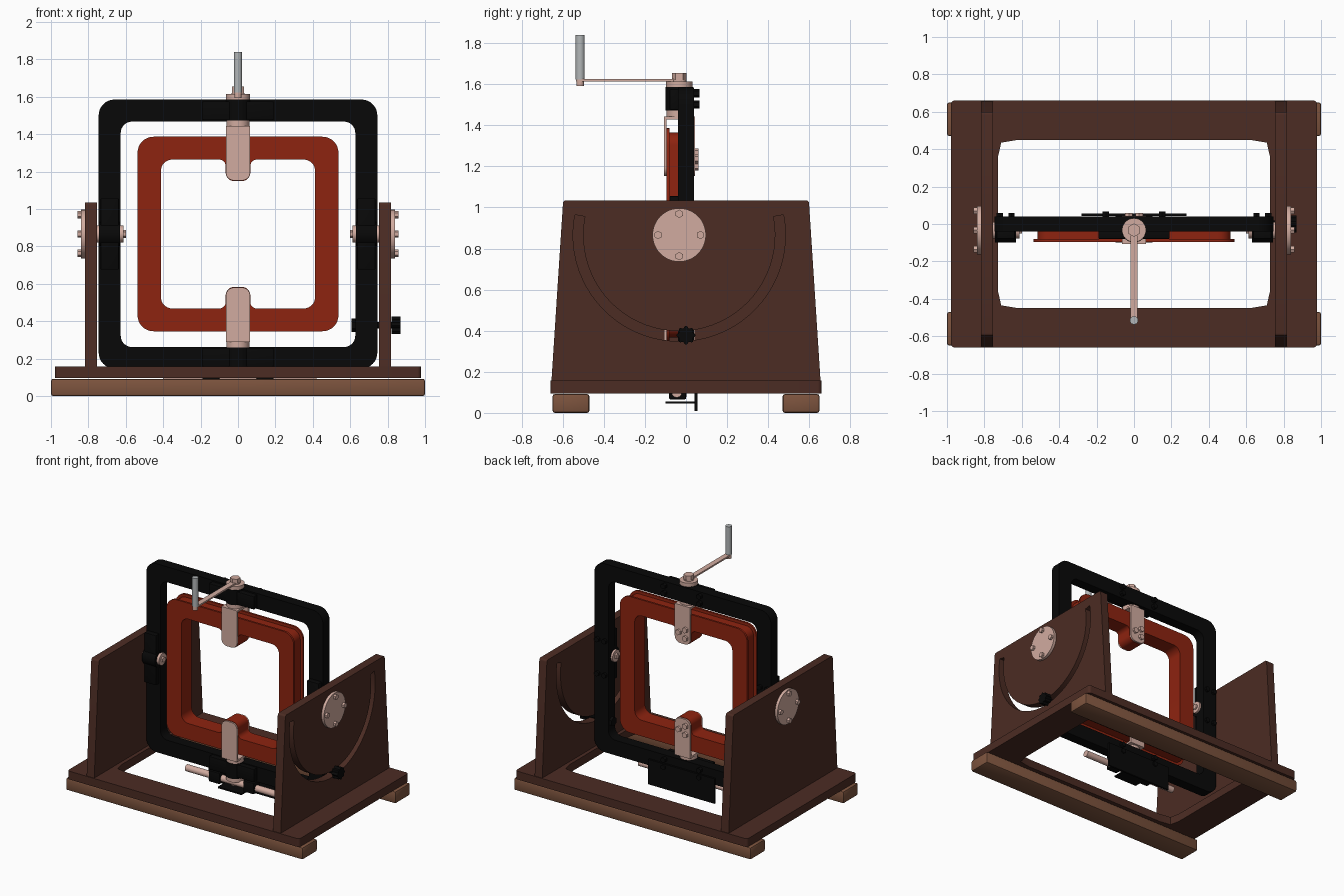
import bpy, bmesh, math
from mathutils import Vector, Matrix

if "Cube" in bpy.data.objects:
    bpy.data.objects.remove(bpy.data.objects["Cube"])


def material(name, rgb):
    m = bpy.data.materials.new(name)
    m.diffuse_color = (*rgb, 1)
    m.use_nodes = True
    m.node_tree.nodes["Principled BSDF"].inputs["Base Color"].default_value = m.diffuse_color
    return m


DARK = material("dark_wood", (0.072, 0.025, 0.017))
LIGHT = material("light_wood", (0.205, 0.088, 0.048))
RED = material("red_enamel", (0.27, 0.017, 0.005))
BLACK = material("black_metal", (0.0025, 0.0025, 0.0025))
PINK = material("pale_copper", (0.64, 0.41, 0.35))
GREY = material("grey_grip", (0.45, 0.47, 0.48))

YC, ZC = -0.033, 0.866          # shared centre of both pivot axes


def finish(name, bm, mat):
    bmesh.ops.recalc_face_normals(bm, faces=bm.faces)
    me = bpy.data.meshes.new(name)
    bm.to_mesh(me)
    bm.free()
    me.materials.append(mat)
    ob = bpy.data.objects.new(name, me)
    bpy.context.collection.objects.link(ob)
    return ob


def box(name, x, y, z, mat, bevel=0.0):
    """Box from (min, max) ranges."""
    bm = bmesh.new()
    bmesh.ops.create_cube(bm, size=1)
    for v in bm.verts:
        v.co = [r[0] + (c + 0.5) * (r[1] - r[0]) for c, r in zip(v.co, (x, y, z))]
    if bevel:
        bmesh.ops.bevel(bm, geom=bm.edges[:], offset=bevel, segments=2,
                        profile=0.5, affect='EDGES')
    return finish(name, bm, mat)


def cyl(name, a, b, r, mat, n=32):
    """Cylinder between two points."""
    a, b = Vector(a), Vector(b)
    d = b - a
    mtx = Matrix.Translation((a + b) / 2) @ d.to_track_quat('Z', 'Y').to_matrix().to_4x4()
    bm = bmesh.new()
    bmesh.ops.create_cone(bm, cap_ends=True, segments=n, radius1=r, radius2=r,
                          depth=d.length, matrix=mtx)
    return finish(name, bm, mat)


def rounded(pts, n=8):
    """Polygon of (u, v, radius) corners turned into a rounded loop."""
    out = []
    for i, (x, y, r) in enumerate(pts):
        p = Vector((x, y))
        u = (Vector(pts[i - 1][:2]) - p).normalized()
        v = (Vector(pts[(i + 1) % len(pts)][:2]) - p).normalized()
        if r == 0:
            out.append(p)
            continue
        half = u.angle(v) / 2
        c = p + (u + v).normalized() * r / math.sin(half)
        s = (p + u * r / math.tan(half) - c).normalized()
        e = (p + v * r / math.tan(half) - c).normalized()
        out += [c + s.slerp(e, k / n).normalized() * r for k in range(n + 1)]
    return out


def rect(u, v, r):
    return rounded([(u[0], v[0], r), (u[1], v[0], r), (u[1], v[1], r), (u[0], v[1], r)])


def plate(name, loops, lo, hi, axis, mat):
    """Extrude an outline with holes along an axis, from lo to hi."""
    place = {'X': lambda u, v, w: (w, u, v), 'Y': lambda u, v, w: (u, w, v),
             'Z': lambda u, v, w: (u, v, w)}[axis]
    bm = bmesh.new()
    edges = []
    for loop in loops:
        vs = [bm.verts.new((p[0], p[1], lo)) for p in loop]
        edges += [bm.edges.new((vs[i - 1], vs[i])) for i in range(len(vs))]
    bmesh.ops.triangle_fill(bm, edges=edges, use_beauty=True, normal=(0, 0, 1))
    ext = bmesh.ops.extrude_face_region(bm, geom=bm.faces[:], use_keep_orig=True)
    for e in ext['geom']:
        if isinstance(e, bmesh.types.BMVert):
            e.co.z = hi
    for v in bm.verts:
        v.co = place(*v.co)
    return finish(name, bm, mat)


# Wooden stand: feet, open base, two side panels (the right one slotted)
for s, side in ((-1, "front"), (1, "back")):
    box(side + "_foot", (-1, 1), sorted((s * 0.47, s * 0.65)), (0, 0.092), LIGHT, 0.012)
corner = [(0.727, 0.36), (0.71, 0.435), (0.62, 0.45)]
hole = (corner + [(-x, y) for x, y in corner[::-1]] + [(-x, -y) for x, y in corner]
        + [(x, -y) for x, y in corner[::-1]])
plate("base", [rect((-0.978, 0.978), (-0.66, 0.66), 0.02), hole], 0.095, 0.158, 'Z', DARK)

outline = rounded([(-0.655, 0.155, 0), (0.655, 0.155, 0), (0.598, 1.035, 0.015),
                   (-0.598, 1.035, 0.015)], 4)
angles = [math.radians(-191 + 202 * i / 40) for i in range(41)]
slot = [(YC + r * math.cos(a), ZC + r * math.sin(a))
        for r, seq in ((0.517, angles), (0.468, angles[::-1])) for a in seq]
plate("left_panel", [outline], -0.819, -0.755, 'X', DARK)
plate("right_panel", [outline, slot], 0.755, 0.819, 'X', DARK)

# Outer black frame
plate("outer_frame", [rect((-0.745, 0.745), (0.147, 1.585), 0.085),
                      rect((-0.627, 0.627), (0.262, 1.467), 0.06)], -0.04, 0.04, 'Y', BLACK)

# Side pivots: axle, round cap with four bolts, bearing block on the frame
for s, side in ((-1, "left"), (1, "right")):
    cyl(side + "_axle", (s * 0.612, YC, ZC), (s * 0.82, YC, ZC), 0.045, PINK)
    cyl(side + "_axle_bolt", (s * 0.6, YC, ZC), (s * 0.615, YC, ZC), 0.022, PINK, 6)
    cyl(side + "_pivot_cap", (s * 0.815, YC, ZC), (s * 0.84, YC, ZC), 0.13, PINK, 48)
    for k in range(4):
        y, z = YC + 0.103 * math.cos(k * math.pi / 2), ZC + 0.103 * math.sin(k * math.pi / 2)
        cyl(side + "_cap_bolt", (s * 0.838, y, z), (s * 0.858, y, z), 0.02, PINK, 6)
    box(side + "_bearing_block", sorted((s * 0.637, s * 0.735)), (-0.08, -0.035),
        (ZC - 0.19, ZC + 0.19), BLACK, 0.005)
    cyl(side + "_bearing", (s * 0.632, YC, ZC), (s * 0.742, YC, ZC), 0.066, BLACK)
    for dz in (-0.13, 0.13):
        for x in (0.655, 0.717):
            cyl(side + "_block_bolt", (s * x, 0.035, ZC + dz), (s * x, 0.058, ZC + dz),
                0.02, BLACK, 6)

# Inner red bobbin: two flanges around a recessed core, with a boss top and bottom
quarter = [(0.412, 0.398, 0.06), (0.066, 0.398, 0.034), (0.066, 0.283, 0.045)]
upper = quarter + [(-x, z, r) for x, z, r in quarter[::-1]]
window = rounded([(x, ZC + z, r) for x, z, r in upper]
                 + [(-x, ZC - z, r) for x, z, r in upper])
for name, inset, lo, hi in (("front_flange", 0, -0.095, -0.080),
                            ("bobbin_core", 0.022, -0.080, 0.015),
                            ("back_flange", 0, 0.015, 0.030)):
    plate(name, [rect((-0.537 + inset, 0.537 - inset),
                      (ZC - 0.52 + inset, ZC + 0.52 - inset), 0.085 - inset), window],
          lo, hi, 'Y', RED)

# Vertical pivots: forked straps, shaft, bearing block and flange, top and bottom
for s, side in ((1, "top"), (-1, "bottom")):
    def z(d):
        return ZC + s * d
    strap = rounded([(-0.065, z(0.286), 0.045), (0.065, z(0.286), 0.045),
                     (0.065, z(0.576), 0), (-0.065, z(0.576), 0)])
    plate(side + "_front_strap", [strap], -0.106, -0.094, 'Y', PINK)
    plate(side + "_back_strap", [strap], 0.029, 0.043, 'Y', PINK)
    box(side + "_fork_bridge", (-0.065, 0.065), (-0.106, 0.043),
        sorted((z(0.562), z(0.577))), PINK)
    for x, d in ((-0.028, 0.40), (0.028, 0.37), (-0.028, 0.335)):
        cyl(side + "_strap_bolt", (x, 0.04, z(d)), (x, 0.06, z(d)), 0.022, PINK, 6)
    cyl(side + "_collar", (0, YC, z(0.57)), (0, YC, z(0.612)), 0.062, PINK)
    cyl(side + "_shaft", (0, YC, z(0.57)), (0, YC, z(0.755)), 0.035, PINK)
    cyl(side + "_bearing", (0, YC, z(0.606)), (0, YC, z(0.72)), 0.066, BLACK)
    box(side + "_bearing_block", (-0.19, 0.19), (-0.08, -0.035),
        sorted((z(0.609), z(0.709))), BLACK, 0.005)
    cyl(side + "_hub", (0, YC, z(0.718)), (0, YC, z(0.748)), 0.064, PINK)
    cyl(side + "_nut", (0, YC, z(0.745)), (0, YC, z(0.788)), 0.036, PINK, 6)
    for x in (-0.15, 0.15):
        for d in (0.635, 0.69):
            cyl(side + "_block_bolt", (x, 0.035, z(d)), (x, 0.066, z(d)), 0.02, BLACK, 6)

# Crank arm and grip
plate("crank_arm", [rect((-0.02, 0.02), (-0.535, YC + 0.03), 0.018)], 1.614, 1.626, 'Z', PINK)
cyl("crank_pin", (0, -0.515, 1.592), (0, -0.515, 1.63), 0.018, PINK)
cyl("crank_grip", (0, -0.515, 1.622), (0, -0.515, 1.84), 0.022, GREY)

# Contact assembly under the frame: back plate, tray and cross rod with clamps
box("under_plate", (-0.28, 0.28), (0.042, 0.056), (0.01, 0.2), BLACK)
box("under_tray", (-0.1, 0.1), (-0.1, 0.05), (0.045, 0.056), BLACK)
cyl("cross_rod", (-0.4, -0.045, 0.1), (0.42, -0.045, 0.1), 0.025, PINK)
for s in (-1, 1):
    box("rod_clamp", sorted((s * 0.1, s * 0.19)), (-0.082, 0.0), (0.066, 0.15), BLACK, 0.005)

# Locking knob in the slot
KZ = 0.378
lobes = [((0.041 + 0.005 * math.cos(8 * a)) * math.cos(a),
          KZ + (0.041 + 0.005 * math.cos(8 * a)) * math.sin(a))
         for a in (2 * math.pi * i / 64 for i in range(64))]
plate("lock_knob", [lobes], 0.82, 0.87, 'X', BLACK)
cyl("lock_screw", (0.61, 0, KZ), (0.825, 0, KZ), 0.018, BLACK, 16)
cyl("lock_screw_head", (0.608, 0, KZ), (0.63, 0, KZ), 0.035, BLACK, 6)

# Smooth the round surfaces, keep edges sharp
for ob in bpy.data.objects:
    ob.select_set(True)
bpy.context.view_layer.objects.active = bpy.data.objects["base"]
bpy.ops.object.shade_smooth_by_angle(angle=math.radians(30))
